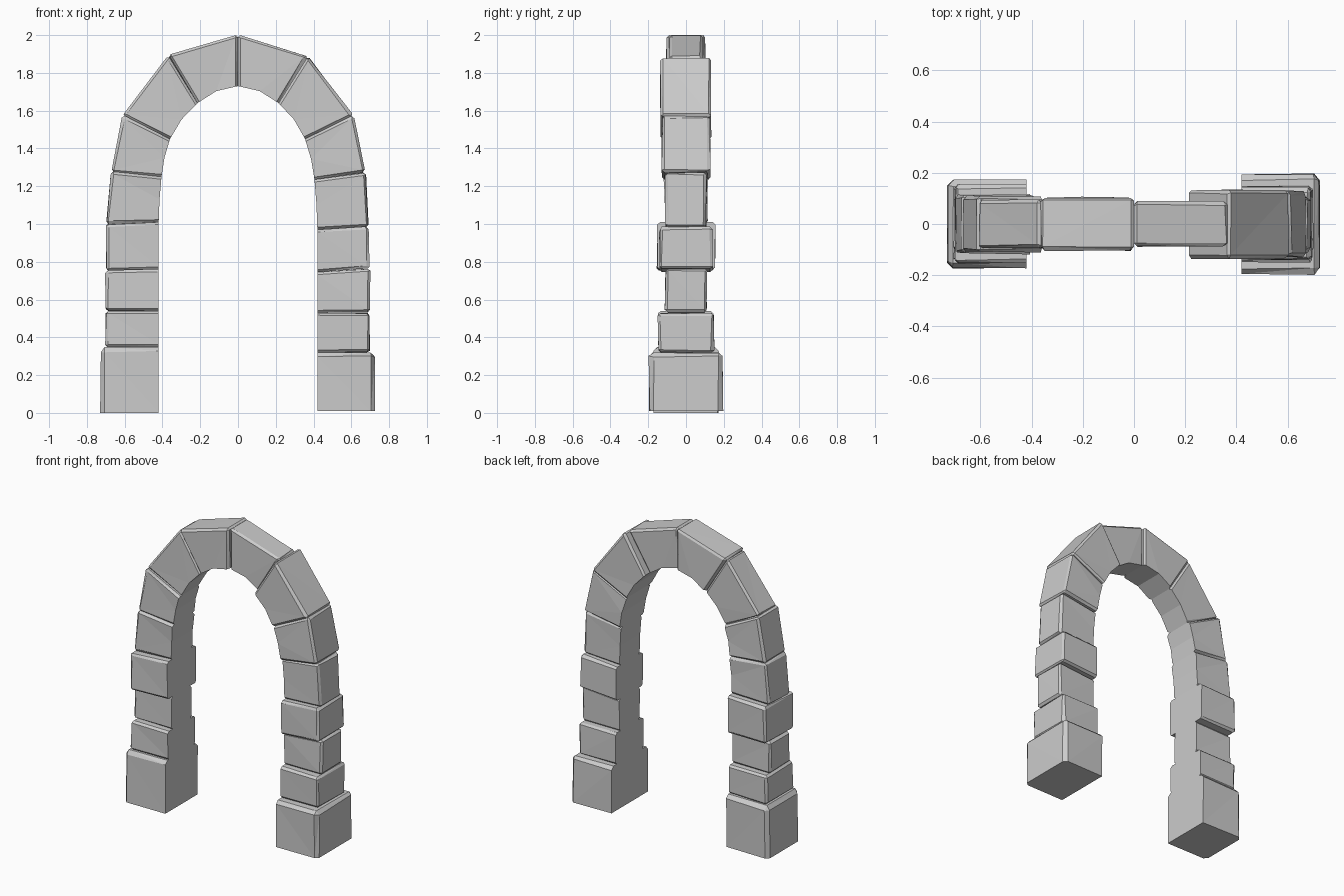
import bpy, bmesh, random
from mathutils import Vector

if "Cube" in bpy.data.objects:
    bpy.data.objects.remove(bpy.data.objects["Cube"])

random.seed(4)


def stone(name, inner, outer, half_y, chamfer=0.014):
    """Wedge stone: side profile (inner curve + outer edge) given depth, chamfered and chipped."""
    bm = bmesh.new()
    profile = inner + outer[::-1]
    n, k = len(profile), len(inner)
    front = [bm.verts.new((x, -half_y, z)) for x, z in profile]
    back = [bm.verts.new((x, half_y, z)) for x, z in profile]
    bm.faces.new(front)
    bm.faces.new(back[::-1])
    for i in range(n):
        j = (i + 1) % n
        bm.faces.new((front[j], front[i], back[i], back[j]))
    # chamfer everything except the smooth inside of the arch and the ground edges
    inside = set(front[:k] + back[:k])
    edges = [e for e in bm.edges
             if not all(v in inside for v in e.verts)
             and not all(v.co.z < 0.02 for v in e.verts)]
    bmesh.ops.bevel(bm, geom=edges, offset=chamfer, offset_type='OFFSET',
                    segments=1, profile=0.5, affect='EDGES')
    # slight hand-cut irregularity, leaving the inside curve and the ground clean
    top_in = max(abs(p[0]) for p in inner) + 0.02
    for v in bm.verts:
        r = 0.004
        v.co.y += random.uniform(-r, r)
        if abs(v.co.x) > top_in and v.co.z > 0.02:
            v.co.x += random.uniform(-r, r)
            v.co.z += random.uniform(-r, r)
    bmesh.ops.triangulate(bm, faces=bm.faces[:])
    bmesh.ops.recalc_face_normals(bm, faces=bm.faces[:])
    me = bpy.data.meshes.new(name)
    bm.to_mesh(me)
    bm.free()
    ob = bpy.data.objects.new(name, me)
    bpy.context.collection.objects.link(ob)


# Joints going up one leg: (inner x, z), (outer x, z); x is mirrored for the left leg
left_joints = [((.42, 0), (.73, 0)), ((.42, .35), (.70, .345)), ((.42, .54), (.70, .54)),
               ((.42, .76), (.70, .755)), ((.42, 1.01), (.697, 1.0)),
               ((.405, 1.25), (.67, 1.275)), ((.36, 1.45), (.61, 1.575)),
               ((.215, 1.64), (.37, 1.893)), ((0, 1.73), (0, 2.003))]
right_joints = [((.42, .01), (.725, .01)), ((.42, .32), (.695, .32)), ((.42, .53), (.697, .53)),
                ((.42, .745), (.697, .765)), ((.42, .97), (.69, .985)),
                ((.405, 1.235), (.675, 1.275)), ((.355, 1.45), (.61, 1.575)),
                ((.215, 1.64), (.37, 1.888)), ((0, 1.73), (0, 2.003))]
left_depth = [.17, .145, .107, .153, .115, .11, .095, .103]
right_depth = [.195, .147, .11, .14, .108, .127, .134, .087]
# outward bulge of the inner curve in the middle of each stone
bulge = [0, 0, 0, 0, .003, .007, .014, .02]


def build_leg(side, sign, joints, depths):
    for i, half_y in enumerate(depths):
        (a, oa), (b, ob) = joints[i], joints[i + 1]
        inner = [a, b]
        if bulge[i]:
            pa, pb = Vector(a), Vector(b)
            d = (pb - pa).normalized()
            mid = (pa + pb) / 2 + Vector((d.y, -d.x)) * bulge[i]
            inner = [a, tuple(mid), b]
        if i == 0:                       # wide footing keeps its full width to the top
            ob = (oa[0] - .002, ob[1])
        flip = lambda pts: [(sign * x, z) for x, z in pts]
        kind = "base_block" if i == 0 else "pier_stone" if i < 5 else "arch_stone"
        stone(f"{side}_{kind}_{i}", flip(inner), flip([oa, ob]), half_y,
              .022 if i == 0 else .013)


build_leg("left", -1, left_joints, left_depth)
build_leg("right", 1, right_joints, right_depth)
